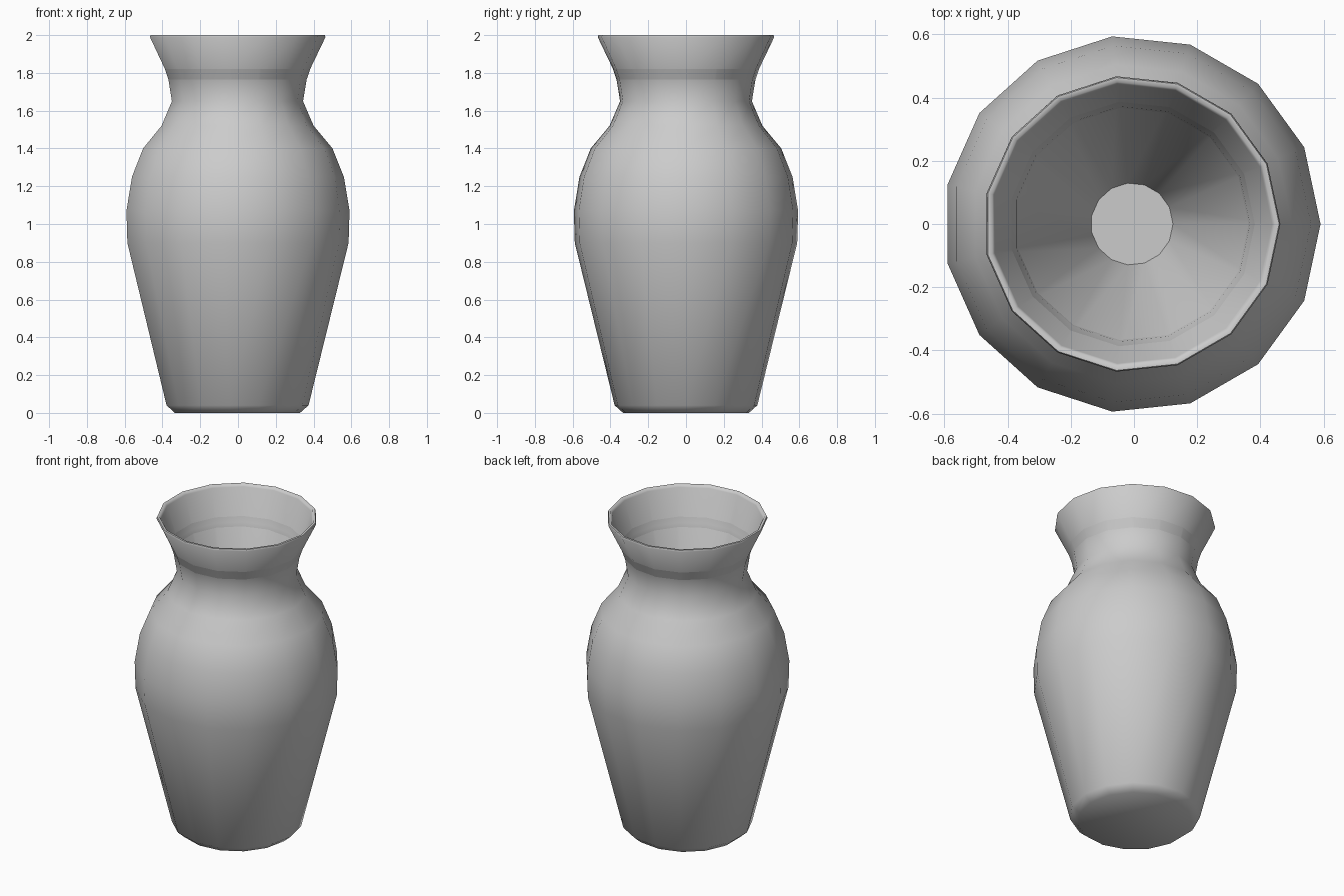
import bpy, bmesh
from math import cos, sin, tau, radians

if "Cube" in bpy.data.objects:
    bpy.data.objects.remove(bpy.data.objects["Cube"])

SIDES = 15
CENTRE_X = -0.0066  # odd-sided ring, shifted so its bounds are centred

# (radius, height): outside from base to lip, then inside down to the floor
PROFILE = [
    (0.335, 0.0), (0.38, 0.04), (0.592, 0.90), (0.597, 1.07),
    (0.567, 1.25), (0.507, 1.40), (0.407, 1.52), (0.351, 1.65),
    (0.374, 1.79), (0.47, 1.99), (0.466, 2.0), (0.452, 2.0),
    (0.444, 1.985), (0.13, 1.05),
]

bm = bmesh.new()


def ring(r, z):
    return [bm.verts.new((CENTRE_X + r * cos(tau * i / SIDES),
                          r * sin(tau * i / SIDES), z)) for i in range(SIDES)]


# Wall, lip and funnel interior
rings = [ring(r, z) for r, z in PROFILE]
for a, b in zip(rings, rings[1:]):
    for i in range(SIDES):
        j = (i + 1) % SIDES
        bm.faces.new((a[i], a[j], b[j], b[i]))

# Base and inner floor
bm.faces.new(rings[0][::-1])
bm.faces.new(rings[-1])

mesh = bpy.data.meshes.new("vase")
bm.to_mesh(mesh)
bm.free()
vase = bpy.data.objects.new("vase", mesh)
bpy.context.collection.objects.link(vase)

# Smooth body with a crease at the inner floor
bpy.context.view_layer.objects.active = vase
vase.select_set(True)
bpy.ops.object.shade_smooth_by_angle(angle=radians(65))
